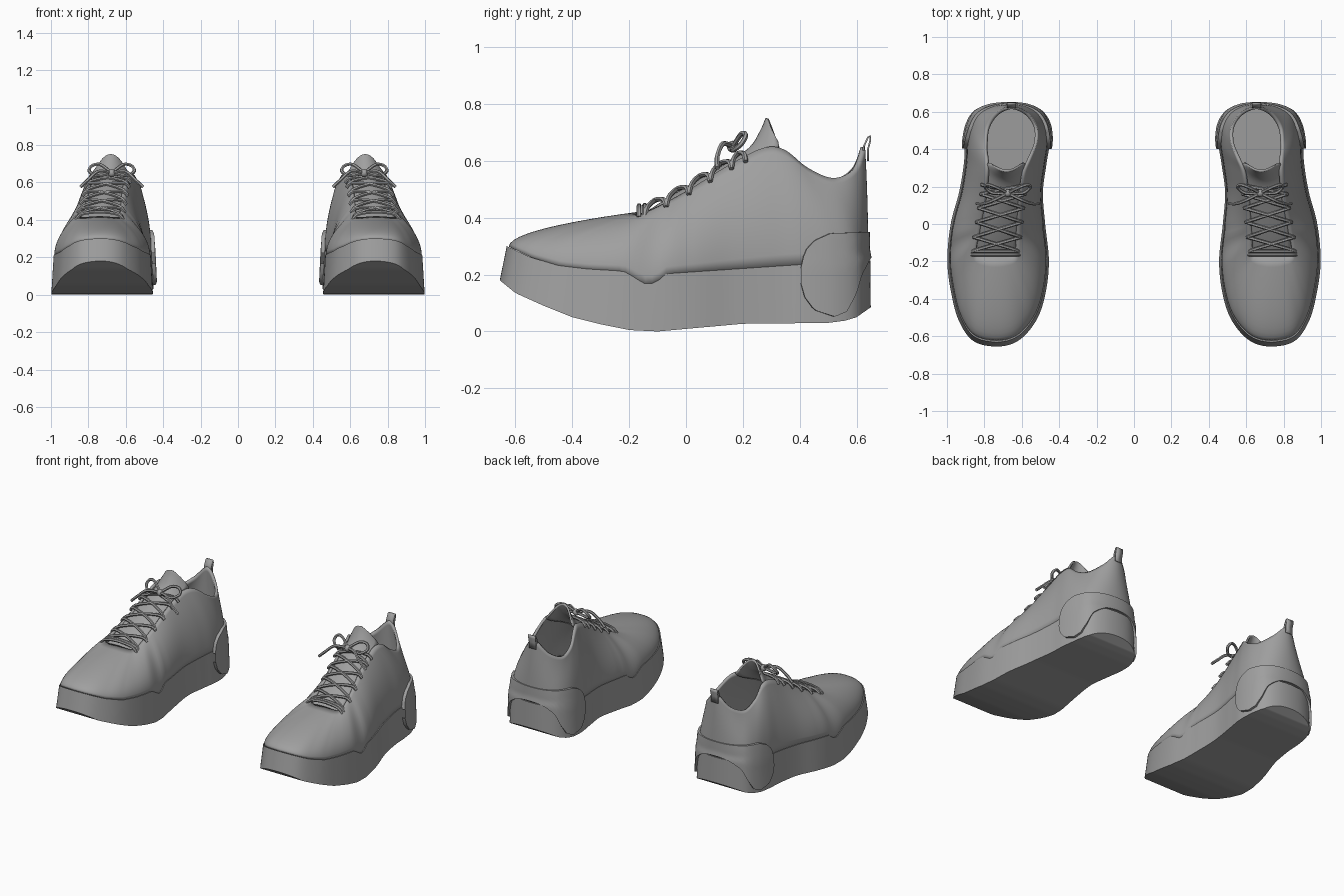
import bpy, bmesh, math
from mathutils import Vector

if "Cube" in bpy.data.objects:
    bpy.data.objects.remove(bpy.data.objects["Cube"])

gray = bpy.data.materials.new("mid gray")
gray.diffuse_color = (0.35, 0.35, 0.35, 1)
gray.use_nodes = True
gray.node_tree.nodes["Principled BSDF"].inputs["Base Color"].default_value = gray.diffuse_color


def interp(table, x):
    """Piecewise linear lookup in a list of (x, value) pairs."""
    if x <= table[0][0]:
        return table[0][1]
    for (a, va), (b, vb) in zip(table, table[1:]):
        if x <= b:
            return va + (vb - va) * (x - a) / (b - a)
    return table[-1][1]


def spline(pts, steps, closed=False):
    """Catmull-Rom curve through the points."""
    pts = [Vector(p) for p in pts]
    n = len(pts)
    pick = (lambda i: pts[i % n]) if closed else (lambda i: pts[max(0, min(n - 1, i))])
    out = []
    for i in range(n if closed else n - 1):
        a, b, c, d = (pick(i + k) for k in (-1, 0, 1, 2))
        for s in range(steps):
            t = s / steps
            out.append(0.5 * (2 * b + (c - a) * t + (2 * a - 5 * b + 4 * c - d) * t * t
                              + (3 * b - a - 3 * c + d) * t ** 3))
    return out if closed else out + [pts[-1]]


def finish(name, mesh, thickness=0):
    """Object with smooth shading, mirrored into the pair."""
    ob = bpy.data.objects.new(name, mesh)
    bpy.context.collection.objects.link(ob)
    mesh.materials.clear()
    mesh.materials.append(gray)
    bpy.context.view_layer.objects.active = ob
    ob.select_set(True)
    bpy.ops.object.shade_smooth_by_angle(angle=math.radians(40))
    ob.select_set(False)
    if thickness:
        sol = ob.modifiers.new("thickness", 'SOLIDIFY')
        sol.thickness, sol.offset = thickness, -1
    ob.modifiers.new("pair", 'MIRROR').use_mirror_merge = False
    return ob


def loft(name, rings, closed=True, caps=False, thickness=0):
    """Skin equal-length rings; caps are strips between opposite ring points."""
    bm = bmesh.new()
    vs = [[bm.verts.new(p) for p in r] for r in rings]
    n = len(rings[0])
    for lo, hi in zip(vs, vs[1:]):
        for i in range(n if closed else n - 1):
            k = (i + 1) % n
            bm.faces.new((lo[i], hi[i], hi[k], lo[k]))
    if caps:
        for r in (vs[0], vs[-1]):
            for i in range(n // 2):
                quad = [r[i], r[i + 1], r[(n - i - 1) % n], r[(n - i) % n]]
                bm.faces.new(list(dict.fromkeys(quad)))
        bmesh.ops.recalc_face_normals(bm, faces=bm.faces)
    mesh = bpy.data.meshes.new(name)
    bm.to_mesh(mesh)
    bm.free()
    return finish(name, mesh, thickness)


# Matching stations, toe to heel: sole y, inner x, outer x | opening y, inner x, outer x, z
STATIONS = [
    (-.655, .735, .735, -.175, .74, .74, .42),
    (-.625, .62, .86, -.174, .70, .78, .418),
    (-.52, .525, .935, -.17, .655, .825, .415),
    (-.38, .475, .975, -.15, .635, .845, .418),
    (-.20, .455, .998, -.08, .627, .838, .45),
    (0, .475, .98, .02, .618, .82, .505),
    (.17, .487, .935, .15, .603, .80, .585),
    (.32, .468, .91, .27, .585, .79, .645),
    (.43, .452, .903, .345, .555, .79, .64),
    (.53, .46, .885, .43, .52, .795, .575),
    (.60, .50, .845, .52, .52, .785, .54),
    (.638, .57, .765, .595, .57, .735, .575),
    (.65, .665, .665, .63, .655, .655, .65)]
SOLE_BOTTOM = [(-.655, .18), (-.6, .135), (-.5, .09), (-.4, .05), (-.3, .025), (-.2, .005), (-.1, 0),
               (.2, .027), (.5, .03), (.56, .038), (.6, .05), (.65, .085)]
SOLE_TOP = [(-.63, .30), (-.55, .262), (-.45, .232), (-.35, .22), (-.22, .212), (-.18, .19), (-.15, .168),
            (-.11, .168), (-.07, .203), (.4, .235), (.65, .25)]

around = STATIONS + STATIONS[-2:0:-1]
half = len(STATIONS)
side = lambda i: 1 if i < half else 2
STEPS = 8
outline = spline([(s[side(i)], s[0], 0) for i, s in enumerate(around)], STEPS, True)
opening = spline([(s[side(i) + 3], s[3], s[6]) for i, s in enumerate(around)], STEPS, True)
N = len(outline)


def inset(p, amount):
    cx = .72 if p.y < 0 else .68
    return Vector((cx + (p.x - cx) * amount, p.y * (amount + .005 if p.y < 0 else min(1, amount + .04)), 0))


def at(p, z):
    return Vector((p.x, p.y, z))


# Platform sole
bottom = [at(p, interp(SOLE_BOTTOM, p.y)) for p in outline]
top = [at(q, interp(SOLE_TOP, q.y)) for q in (inset(p, .958) for p in outline)]
middle = [a.lerp(b, .5) for a, b in zip(bottom, top)]
loft("sole", [bottom, middle, top], caps=True)

# Upper: curved wall rising from the sole edge to the collar and throat
base = [at(inset(p, .947), t.z - .002) for p, t in zip(outline, top)]
ROWS = 12
upper = []
for r in range(ROWS + 1):
    t = r / ROWS
    ring = []
    for a, d in zip(base, opening):
        rise = d.z - a.z
        b = a + Vector((0, 0, .4 * rise))
        c = at(d.lerp(a, .5), d.z - .25 * rise)
        ring.append((1 - t) ** 3 * a + 3 * t * (1 - t) ** 2 * b + 3 * t * t * (1 - t) * c + t ** 3 * d)
    upper.append(ring)
loft("upper", upper, thickness=.016)

# Heel counter: raised band that drops down both sides of the heel
BAND_TOP = [(.40, .205), (.41, .25), (.43, .29), (.46, .32), (.52, .345), (.65, .35)]
BAND_LOW = [(.40, .195), (.41, .13), (.45, .075), (.52, .052), (.56, .07), (.59, .13), (.61, .20), (.64, .25), (.65, .26)]
heel = [i for i in range(N) if outline[i].y > .395]


def on_body(i, z, out):
    column = [bottom[i], top[i]] + [ring[i] for ring in upper[1:]]
    x = interp([(p.z, p.x) for p in column], z)
    y = interp([(p.z, p.y) for p in column], z)
    tangent = outline[(i + 1) % N] - outline[i - 1]
    normal = Vector((-tangent.y, tangent.x, 0)).normalized()
    return Vector((x, y, z)) + normal * out


band = []
for f, lifted in [(0, 0)] + [(k / 8, 1) for k in range(9)] + [(1, 0)]:
    ring = []
    for i in heel:
        y = outline[i].y
        lo, hi = interp(BAND_LOW, y), interp(BAND_TOP, y)
        out = interp([(.45, .02), (.60, .014), (.65, .006)], y)
        ring.append(on_body(i, lo + (hi - lo) * f, out if lifted else -.005))
    band.append(ring)
loft("heel_counter", band, closed=False)

# Tongue: y, z, half width, backward sweep and drop of its edges
TONGUE = [(-.18, .395, .10, 0, .02), (-.08, .46, .105, 0, .025), (.02, .52, .105, 0, .03),
          (.13, .585, .10, .01, .03), (.22, .645, .10, .04, .035), (.26, .705, .103, .06, .06),
          (.28, .752, .085, .045, .085)]
rows = []
for y, z, w, sweep, drop in TONGUE:
    cx = interp([(-.17, .74), (.02, .72), (.15, .70), (.28, .68)], y)
    rows.append([Vector((cx - w * u, y + sweep * u * u, z - drop * u * u))
                 for u in (k / 6 for k in range(-6, 7))])
columns = [spline(c, 4) for c in zip(*rows)]
loft("tongue", list(zip(*columns)), closed=False, thickness=.012)


# Laces and bow as round cords
def cords(name, paths, radius):
    cu = bpy.data.curves.new(name, 'CURVE')
    cu.dimensions = '3D'
    cu.bevel_depth, cu.bevel_resolution, cu.use_fill_caps = radius, 1, True
    for path in paths:
        pts = spline(path, 5)
        sp = cu.splines.new('POLY')
        sp.points.add(len(pts) - 1)
        for q, p in zip(sp.points, pts):
            q.co = (*p, 1)
    tmp = bpy.data.objects.new(name + "_path", cu)
    bpy.context.collection.objects.link(tmp)
    mesh = bpy.data.meshes.new_from_object(tmp.evaluated_get(bpy.context.evaluated_depsgraph_get()))
    bpy.data.objects.remove(tmp)
    finish(name, mesh)


def eyelet(y, s):
    col = 4 if s < 0 else 5
    x = interp([(r[3], r[col]) for r in STATIONS[3:9]], y)
    z = interp([(r[3], r[6]) for r in STATIONS[3:9]], y)
    return Vector((x + s * .022, y, z - .002))


def lace(a, b):
    mid = (a + b) / 2 + Vector((0, 0, .026))
    return [a - Vector((0, 0, .015)), a.lerp(mid, .25) + Vector((0, 0, .008)), mid,
            b.lerp(mid, .25) + Vector((0, 0, .008)), b - Vector((0, 0, .015))]


levels = [-.145, -.07, .01, .085, .16, .21]
paths = [lace(eyelet(-.165, -1), eyelet(-.165, 1)), lace(eyelet(-.145, -1), eyelet(-.145, 1))]
for lo, hi in zip(levels, levels[1:]):
    paths += [lace(eyelet(lo, s), eyelet(hi, -s)) for s in (-1, 1)]
cords("laces", paths, .009)

KNOT = Vector((.675, .165, .65))
bow = []
for s in (-1, 1):
    loop = [(0, 0, 0), (.06, .03, .045), (.105, .045, .04), (.12, .03, .01), (.08, 0, -.012), (0, 0, 0)]
    tail = [(0, 0, 0), (.07, -.035, .01), (.125, -.055, -.035), (.168, -.055, -.075)]
    bow += [[KNOT + Vector((s * x, y, z)) for x, y, z in part] for part in (loop, tail)]
cords("bow", bow, .009)

bm = bmesh.new()
bmesh.ops.create_uvsphere(bm, u_segments=12, v_segments=8, radius=.021)
bmesh.ops.translate(bm, verts=bm.verts, vec=KNOT)
knot = bpy.data.meshes.new("knot")
bm.to_mesh(knot)
bm.free()
finish("knot", knot)

# Pull tab: folded strip at the back of the collar
fold = [(.618, .60), (.622, .65), (.638, .685), (.65, .69), (.651, .67), (.643, .64), (.643, .60)]
loft("pull_tab", [[Vector((x, y, z)) for y, z in fold] for x in (.63, .68)], closed=False, thickness=.006)
